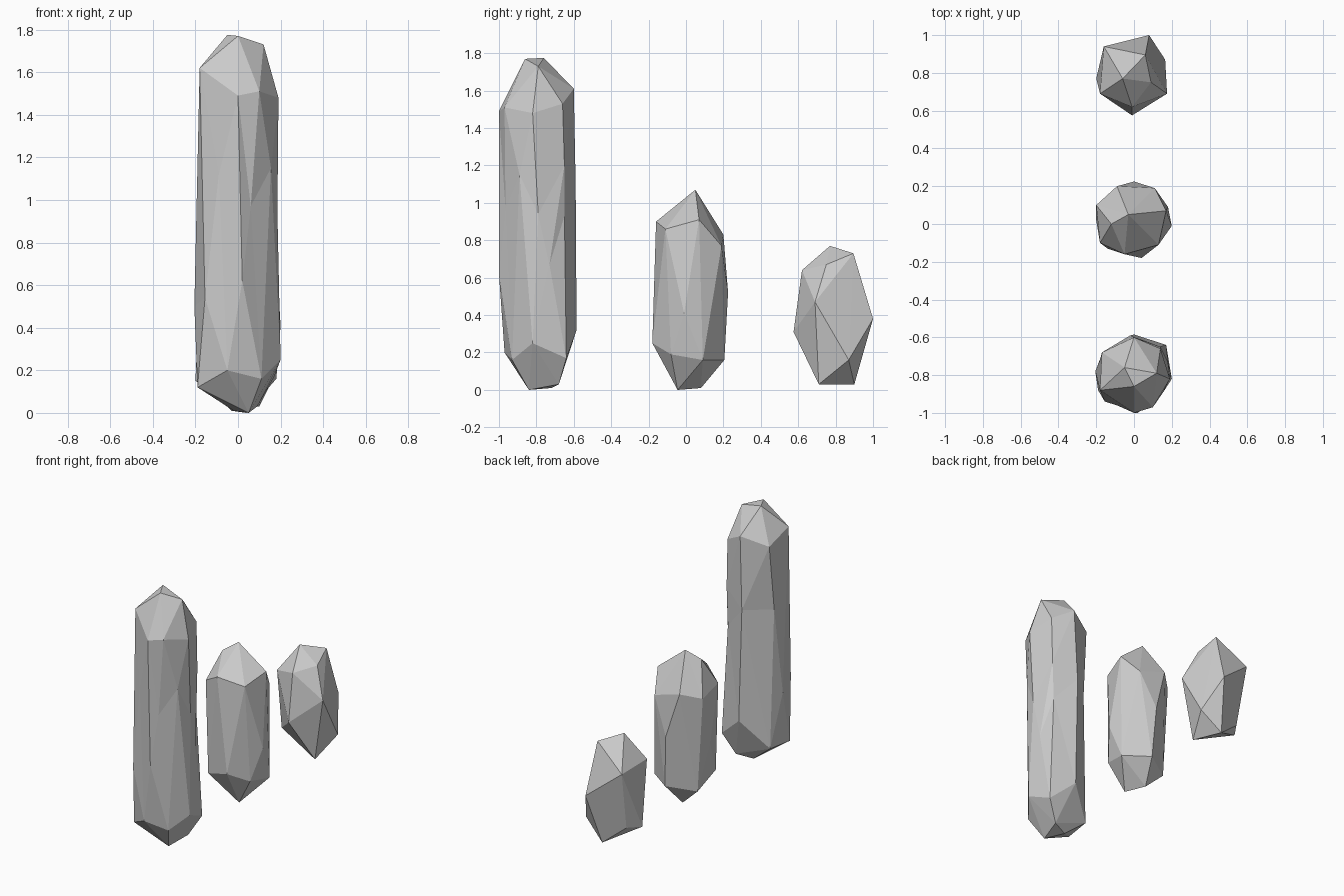
import bpy, bmesh
from math import hypot
from mathutils import Vector


def crystal(name, y, *rings):
    """Skin a shard from rough rings of corners (bottom to top), local to its own axis."""
    pts = [Vector(p) for ring in rings for p in ring]
    top = max(p.z for p in pts)
    bm = bmesh.new()
    true_pos = {}
    for p in pts:
        # puff the shaft into a barrel so the hull keeps every corner
        r = hypot(p.x, p.y)
        u = 2 * p.z / top - 1
        k = (0.2 + 0.06 * (1 - u * u)) / r if r > 0.155 else 1
        true_pos[bm.verts.new((p.x * k, p.y * k, p.z))] = p
    bmesh.ops.convex_hull(bm, input=bm.verts[:])
    loose = [v for v in bm.verts if not v.link_faces]
    for v in loose:
        true_pos.pop(v, None)
    bmesh.ops.delete(bm, geom=loose, context='VERTS')
    # settle the corners back on their real, chipped positions
    for v, p in true_pos.items():
        v.co = p
    bmesh.ops.recalc_face_normals(bm, faces=bm.faces[:])
    mesh = bpy.data.meshes.new(name)
    bm.to_mesh(mesh)
    bm.free()
    ob = bpy.data.objects.new(name, mesh)
    ob.location = (0, y, 0)
    bpy.context.collection.objects.link(ob)


# tall front shard: foot, lower ring, shaft chips, shoulder, tip
crystal("tall_crystal", -0.8,
        [(.05, -.04, 0), (.09, .12, .03), (-.02, .08, .01)],
        [(-.05, -.17, .2), (.11, -.13, .16), (.2, -.02, .25), (.17, .16, .17),
         (0, .215, .32), (-.17, .11, .13), (-.19, -.08, .12)],
        [(.02, -.2, .62), (-.155, -.14, .54), (.18, .07, .67), (-.205, .02, .5)],
        [(.06, -.165, .97), (.185, .01, .94), (.13, .15, .93)],
        [(-.09, -.16, 1.12), (.155, -.09, 1.15), (.14, .15, 1.2),
         (-.02, .21, 1.1), (-.18, .08, 1.1)],
        [(0, -.2, 1.49), (.1, -.17, 1.51), (.19, -.02, 1.48), (.14, .14, 1.53),
         (0, .2, 1.61), (-.17, .12, 1.55), (-.18, -.08, 1.62)],
        [(0, -.06, 1.77), (-.05, .04, 1.775), (.12, .01, 1.73)])

# middle shard
crystal("middle_crystal", 0,
        [(.04, -.045, 0), (-.03, .08, .01)],
        [(-.14, -.13, .19), (.04, -.18, .25), (.15, -.08, .19), (.18, .09, .16),
         (.02, .205, .16), (-.16, .1, .13)],
        [(.2, -.01, .41), (0, .225, .52), (-.2, .02, .45)],
        [(-.05, -.16, .9), (.13, -.11, .86), (.17, .07, .91), (.11, .19, .77),
         (-.09, .2, .83), (-.2, .1, .79), (-.18, -.1, .82)],
        [(-.12, 0, 1.01), (-.03, .05, 1.07)])

# short back shard
crystal("short_crystal", 0.8,
        [(.02, .1, .03), (.1, -.09, .03)],
        [(-.2, -.03, .15), (-.14, .06, .16), (.165, .07, .16), (-.01, -.225, .31)],
        [(.08, .2, .38), (.175, -.11, .47), (-.16, .14, .57), (-.18, -.11, .59),
         (-.01, -.18, .64)],
        [(.09, -.05, .67), (.06, .095, .73), (-.06, -.03, .77)])
